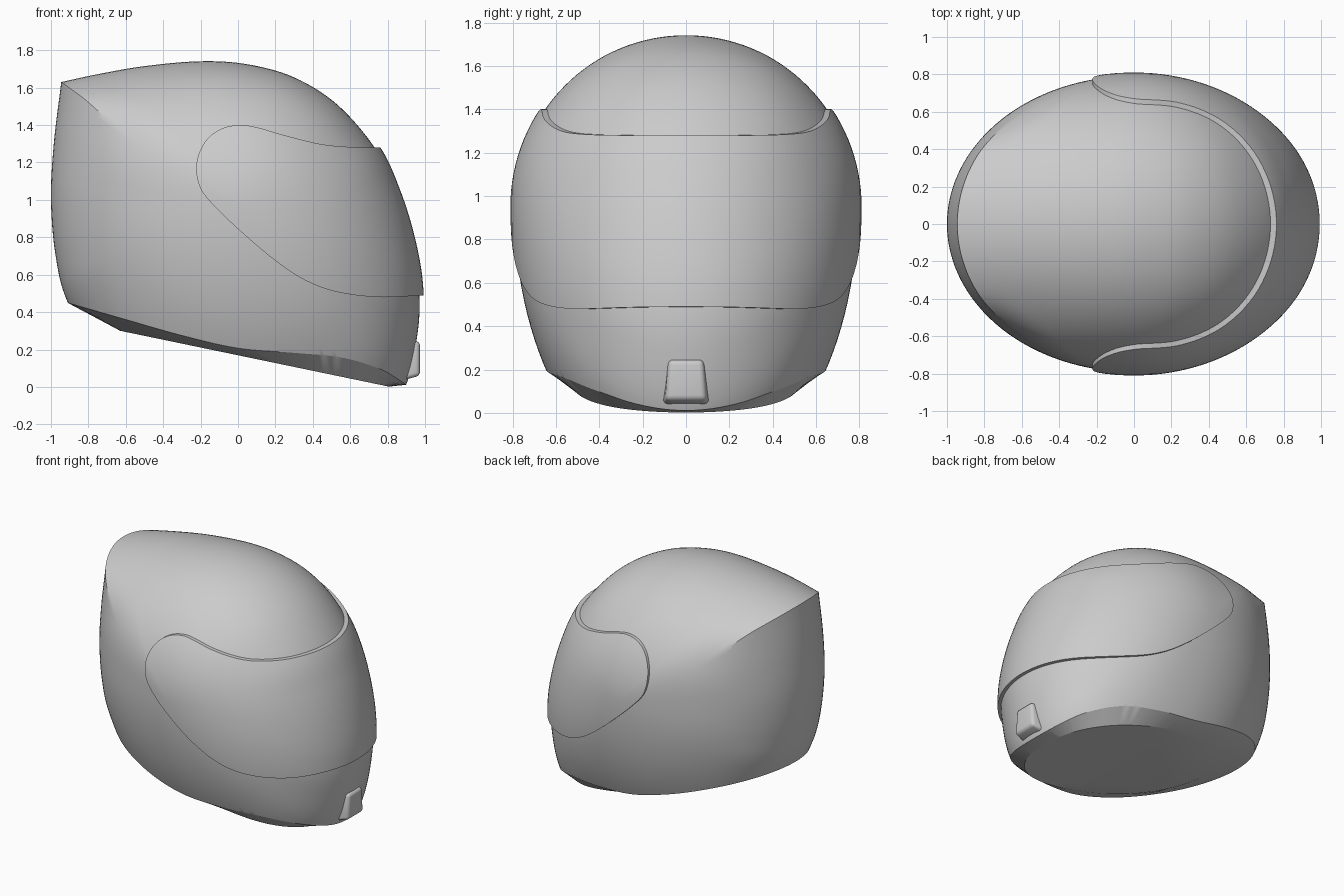
import bpy, bmesh, math
from mathutils import Vector

if "Cube" in bpy.data.objects:
    bpy.data.objects.remove(bpy.data.objects["Cube"])

CENTER = Vector((0.0, 0.95))


def spline(pts, sub=8):
    """Catmull-Rom curve through open 2D points."""
    p = [Vector(q) for q in pts]
    p = [2 * p[0] - p[1]] + p + [2 * p[-1] - p[-2]]
    out = []
    for i in range(1, len(p) - 2):
        a, b, c, d = p[i - 1:i + 3]
        for k in range(sub):
            t = k / sub
            out.append(0.5 * (2 * b + (c - a) * t + (2 * a - 5 * b + 4 * c - d) * t * t
                              + (3 * b - a - 3 * c + d) * t ** 3))
    out.append(p[-2])
    return out


def make_object(bm, name):
    bmesh.ops.recalc_face_normals(bm, faces=bm.faces)
    me = bpy.data.meshes.new(name)
    bm.to_mesh(me)
    bm.free()
    ob = bpy.data.objects.new(name, me)
    bpy.context.collection.objects.link(ob)
    return ob


def finish(ob, angle=30):
    """Apply modifiers and smooth the faces, keeping hard edges."""
    bpy.ops.object.select_all(action='DESELECT')
    ob.select_set(True)
    bpy.context.view_layer.objects.active = ob
    if ob.modifiers:
        bpy.ops.object.convert(target='MESH')
    bpy.ops.object.shade_smooth_by_angle(angle=math.radians(angle))


# Side silhouette, starting and ending at the sharp rear peak
profile = spline([(-.945, 1.63), (-.75, 1.672), (-.5, 1.715), (-.2, 1.741), (.05, 1.725),
                  (.3, 1.655), (.53, 1.51), (.73, 1.28), (.84, 1.05), (.92, .8),
                  (.965, .55), (.962, .3), (.89, -.01), (.72, -.22), (.4, -.34),
                  (0, -.37), (-.4, -.25), (-.72, .1), (-.91, .45), (-.975, .7),
                  (-1, 1), (-.985, 1.3), (-.945, 1.63)])[:-1]
N = len(profile)
K = 11
soft = [sum((profile[(i + k) % N] for k in range(-K, K + 1)), Vector((0, 0))) / (2 * K + 1)
        for i in range(N)]


def body(width, offset=0.0, rings=64):
    """Rounded solid with the silhouette at y=0; the rear crease fades on the sides."""
    bm = bmesh.new()
    rows = []
    for j in range(1, rings):
        a = math.pi * j / rings
        s, y = math.sin(a), width * math.cos(a)
        t = min(1, max(0, (s - .6) / .3))
        t = t * t * (3 - 2 * t)
        row = []
        for hard, smooth in zip(profile, soft):
            d = (smooth - CENTER) * 1.015 * (1 - t) + (hard - CENTER) * t
            q = CENTER + (d + d.normalized() * offset) * s
            row.append(bm.verts.new((q.x, y, q.y)))
        rows.append(row)
    for r0, r1 in zip(rows, rows[1:]):
        for i in range(N):
            n = (i + 1) % N
            bm.faces.new((r0[i], r0[n], r1[n], r1[i]))
    for row, y in ((rows[0], width), (rows[-1], -width)):
        pole = bm.verts.new((CENTER.x, y, CENTER.y))
        for i in range(N):
            bm.faces.new((row[i], row[(i + 1) % N], pole))
    return bm


# Curved lower rim of the shell
rim = spline([(-.92, .452), (-.6, .36), (-.3, .275), (0, .207), (.3, .182), (.55, .158),
              (.75, .1), (.85, .045), (.91, .003)])


def rim_z(x):
    if x <= rim[0].x:
        return rim[0].y
    for a, b in zip(rim, rim[1:]):
        if x <= b.x:
            return a.y + (b.y - a.y) * (x - a.x) / (b.x - a.x)
    return rim[-1].y


# Shell: straighten the rim, slice, bend back, then close the underside
bm = body(.792)
for v in bm.verts:
    v.co.z -= rim_z(v.co.x)
bmesh.ops.bisect_plane(bm, geom=bm.verts[:] + bm.edges[:] + bm.faces[:], dist=1e-6,
                       plane_co=(0, 0, 0), plane_no=(0, 0, 1), clear_inner=True)
for v in bm.verts:
    v.co.z += rim_z(v.co.x)
edge = [e for e in bm.edges if e.is_boundary]
ext = bmesh.ops.extrude_edge_only(bm, edges=edge)['geom']
for v in (g for g in ext if isinstance(g, bmesh.types.BMVert)):
    f = (v.co.x + .91) / 1.80
    v.co.x = -.63 + 1.43 * f
    v.co.y *= .82
    v.co.z = .30 - .297 * f
bmesh.ops.edgeloop_fill(bm, edges=[e for e in bm.edges if e.is_boundary])
finish(make_object(bm, "helmet_shell"), 25)

# Visor: slightly larger body trimmed to the visor outline
outline = spline([(.76, 1.28), (.62, 1.282), (.45, 1.297), (.25, 1.345), (.1, 1.388),
                  (0, 1.4), (-.1, 1.375), (-.18, 1.305), (-.222, 1.19), (-.2, 1.06),
                  (-.1, .94), (.05, .8), (.2, .675), (.35, .575), (.52, .51), (.75, .48),
                  (1.0, .49)]) + [Vector((1.3, .495)), Vector((1.3, 1.28))]
bm = bmesh.new()
front = bm.faces.new([bm.verts.new((p.x, -1.2, p.y)) for p in outline])
ext = bmesh.ops.extrude_face_region(bm, geom=[front])['geom']
bmesh.ops.translate(bm, vec=(0, 2.4, 0),
                    verts=[g for g in ext if isinstance(g, bmesh.types.BMVert)])
cutter = make_object(bm, "visor_cutter")
cutter.hide_render = True
visor = make_object(body(.81, .027), "visor")
mod = visor.modifiers.new("trim", 'BOOLEAN')
mod.operation = 'INTERSECT'
mod.solver = 'EXACT'
mod.object = cutter
finish(visor)
bpy.data.objects.remove(cutter, do_unlink=True)

# Chin vent: tapered block with rounded edges
bm = bmesh.new()
bmesh.ops.create_cube(bm, size=2)
for v in bm.verts:
    out, up = v.co.x > 0, v.co.z > 0
    half = (.08 if up else .092) if out else (.088 if up else .115)
    v.co = (.973 if out else .86, math.copysign(half, v.co.y),
            (.243 if up else .06) if out else (.25 if up else .03))
vent = make_object(bm, "chin_vent")
bev = vent.modifiers.new("round", 'BEVEL')
bev.width = .022
bev.segments = 4
finish(vent)
